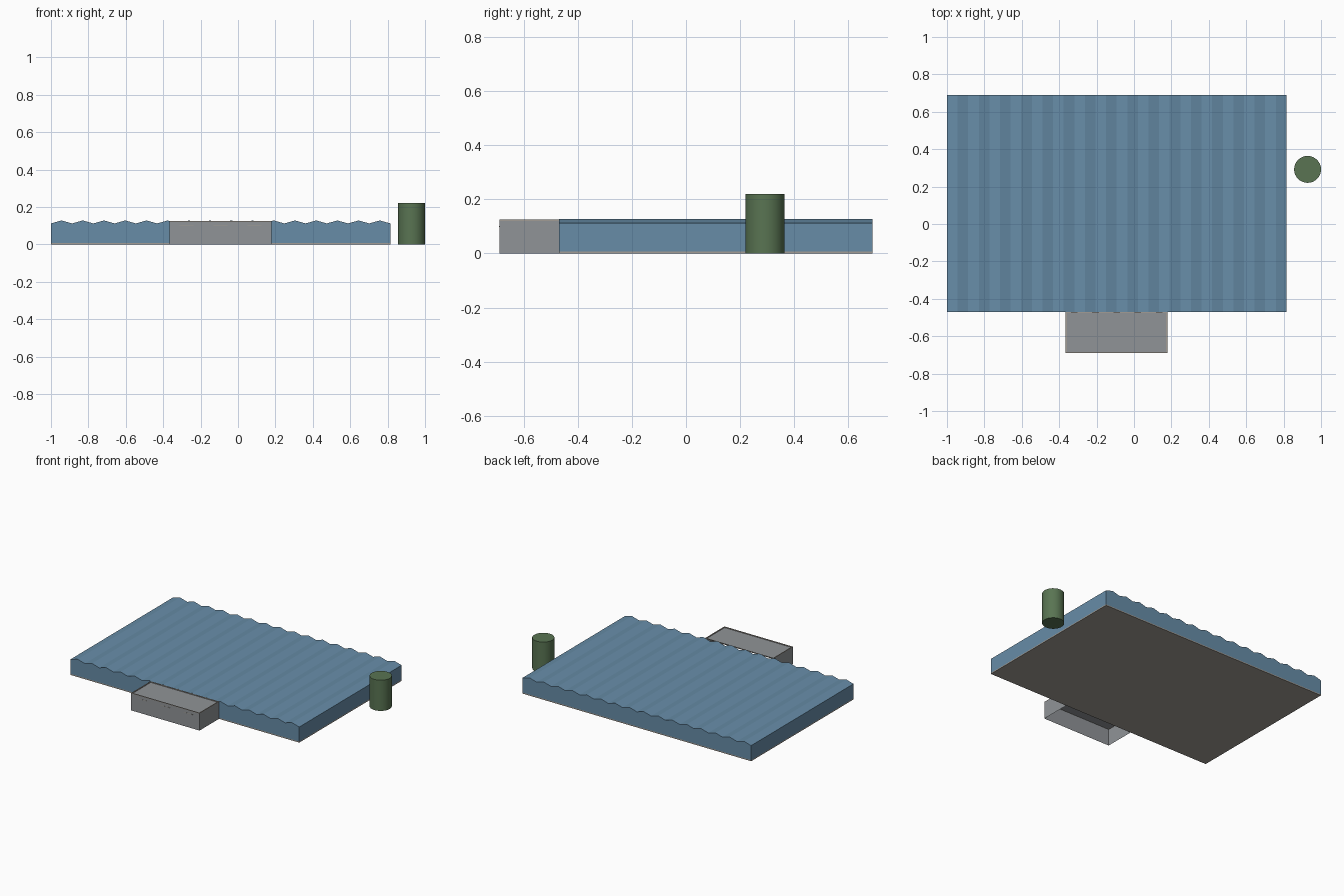
import bpy, bmesh, math

if "Cube" in bpy.data.objects:
    bpy.data.objects.remove(bpy.data.objects["Cube"])


def mat(name, rgb):
    m = bpy.data.materials.new(name)
    m.diffuse_color = (*rgb, 1)
    m.use_nodes = True
    m.node_tree.nodes["Principled BSDF"].inputs["Base Color"].default_value = m.diffuse_color
    return m


BLUE = mat("blue cladding", (0.135, 0.265, 0.39))
GREY = mat("grey panel", (0.28, 0.295, 0.31))
PALE = mat("pale concrete", (0.36, 0.335, 0.30))
GREEN = mat("green tank", (0.10, 0.175, 0.085))


def finish(name, bm, material):
    bmesh.ops.recalc_face_normals(bm, faces=bm.faces)
    me = bpy.data.meshes.new(name)
    bm.to_mesh(me)
    bm.free()
    me.materials.append(material)
    ob = bpy.data.objects.new(name, me)
    bpy.context.collection.objects.link(ob)
    return ob


def box(name, lo, hi, material, drop=None):
    """Box between two corners; drop(normal) picks faces left open."""
    bm = bmesh.new()
    bmesh.ops.create_cube(bm, size=1)
    for v in bm.verts:
        v.co = [lo[i] + (v.co[i] + 0.5) * (hi[i] - lo[i]) for i in range(3)]
    bm.normal_update()
    if drop:
        gone = [f for f in bm.faces if drop(f.normal)]
        bmesh.ops.delete(bm, geom=gone, context='FACES')
    return finish(name, bm, material)


# Hall: zigzag roof profile extruded front to back
X0, X1, Y0, Y1 = -1.0, 0.815, -0.47, 0.69
TEETH, VALLEY, RIDGE, BASE = 16, 0.112, 0.128, 0.008
step = (X1 - X0) / (2 * TEETH)
profile = [(X0, BASE)]
profile += [(X0 + i * step, RIDGE if i % 2 else VALLEY) for i in range(2 * TEETH + 1)]
profile += [(X1, BASE)]
bm = bmesh.new()
face = bm.faces.new([bm.verts.new((x, Y0, z)) for x, z in profile])
ext = bmesh.ops.extrude_face_region(bm, geom=[face], use_keep_orig=True)
for v in ext["geom"]:
    if isinstance(v, bmesh.types.BMVert):
        v.co.y = Y1
finish("hall", bm, BLUE)

# Floor slab under the hall
box("floor_slab", (X0, Y0, 0), (X1, Y1, BASE), PALE)

# Front annex: walls and roof, open underneath and towards the hall
AX0, AX1, AY0, ATOP = -0.365, 0.178, -0.69, 0.125
box("annex", (AX0, AY0, 0), (AX1, Y0, 0.12), GREY,
    drop=lambda n: n.z < -0.5 or n.y > 0.5)

# Parapet rim around the annex roof
T = 0.006
box("parapet_front", (AX0, AY0, 0.12), (AX1, AY0 + T, ATOP), PALE)
box("parapet_back", (AX0, Y0 - T, 0.12), (AX1, Y0, ATOP), PALE)
for side, x in (("left", AX0), ("right", AX1 - T)):
    box("parapet_" + side, (x, AY0 + T, 0.12), (x + T, Y0 - T, ATOP), PALE)

# Three pale lintels along the annex front
for i in range(3):
    cx = (AX0 + AX1) / 2 + (i - 1) * 0.181
    box(f"lintel_{i + 1}", (cx - 0.037, AY0 - 0.001, 0.098),
        (cx + 0.037, AY0, 0.101), PALE)

# Storage tank
bpy.ops.mesh.primitive_cylinder_add(vertices=32, radius=0.072, depth=0.22,
                                    location=(0.928, 0.292, 0.11))
tank = bpy.context.object
tank.name = "tank"
tank.data.materials.append(GREEN)
bpy.ops.object.shade_smooth_by_angle(angle=math.radians(30))
